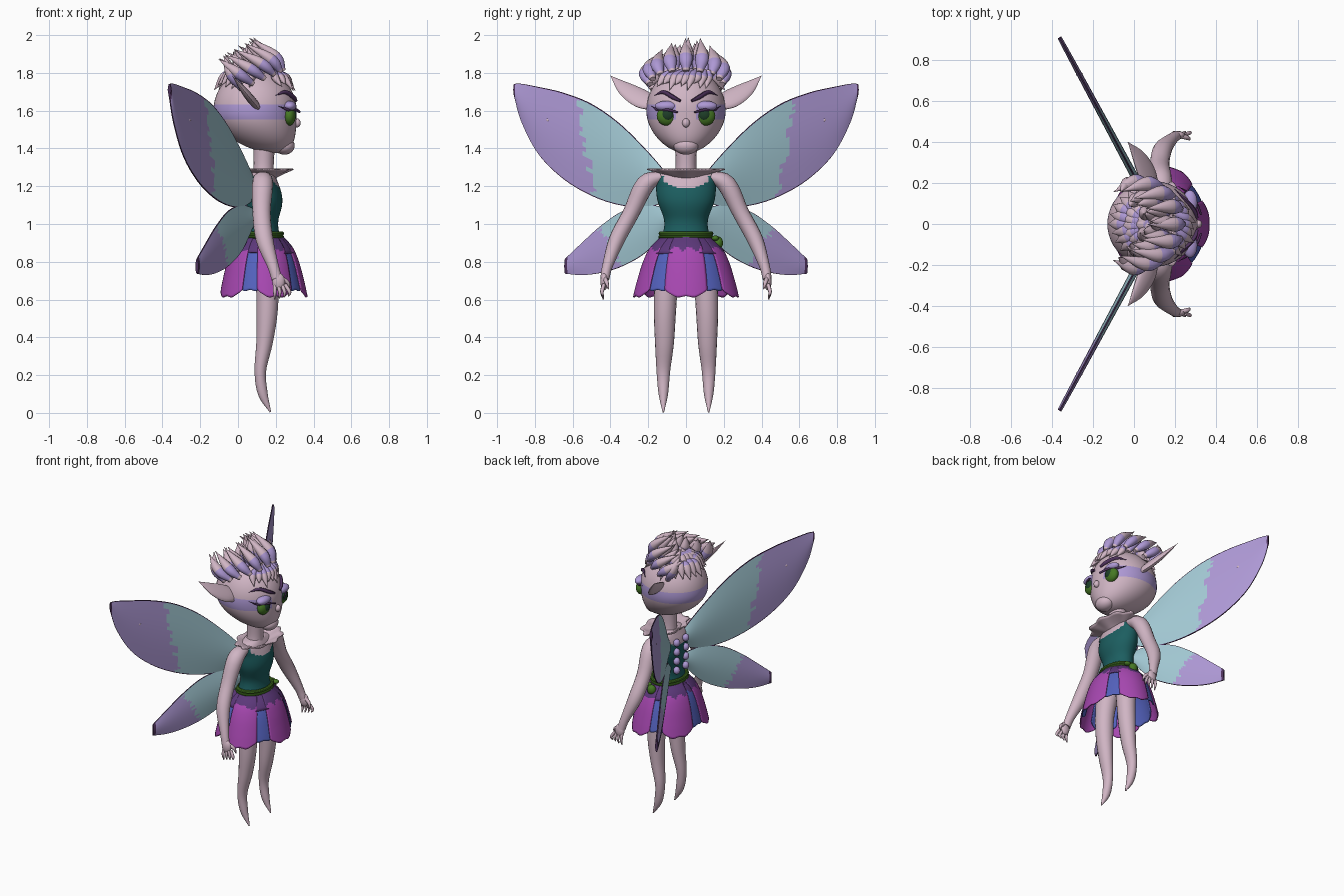
import bpy, bmesh, math, random
from math import sin, cos, pi, radians, sqrt
from mathutils import Vector as V

random.seed(4)
if "Cube" in bpy.data.objects:
    bpy.data.objects.remove(bpy.data.objects["Cube"])

# Palette
def material(name, r, g, b):
    lin = [((c / 255 + .055) / 1.055) ** 2.4 for c in (r, g, b)] + [1]
    m = bpy.data.materials.new(name)
    m.use_nodes = True
    m.diffuse_color = lin
    m.node_tree.nodes["Principled BSDF"].inputs["Base Color"].default_value = lin
    return m

skin = material("pale pink skin", 208, 181, 196)
lavender = material("lavender", 173, 152, 212)
wing_blue = material("pale wing blue", 162, 200, 211)
plum = material("dark plum", 78, 50, 92)
magenta = material("magenta petal", 168, 72, 178)
blue = material("blue petal", 84, 98, 190)
teal = material("deep teal", 28, 94, 96)
green = material("leaf green", 70, 120, 36)
dark_green = material("dark green", 30, 62, 40)
purple = material("skirt purple", 92, 56, 122)

# Helpers
def finish(name, bm, mats, rule=None, angle=50):
    bmesh.ops.recalc_face_normals(bm, faces=bm.faces)
    if rule:
        for f in bm.faces:
            f.material_index = rule(f.calc_center_median())
    me = bpy.data.meshes.new(name)
    bm.to_mesh(me)
    bm.free()
    ob = bpy.data.objects.new(name, me)
    bpy.context.collection.objects.link(ob)
    for m in mats:
        me.materials.append(m)
    bpy.ops.object.select_all(action='DESELECT')
    ob.select_set(True)
    bpy.context.view_layer.objects.active = ob
    bpy.ops.object.shade_smooth_by_angle(angle=radians(angle))
    return ob

def spline(keys, t):
    """Smooth value along a list of equal-length tuples, t in 0..1."""
    k = [V(p) for p in keys]
    s = t * (len(k) - 1)
    i = min(int(s), len(k) - 2)
    f = s - i
    b, c = k[i], k[i + 1]
    m0 = (c - k[i - 1]) / 2 if i else c - b
    m1 = (k[i + 2] - b) / 2 if i + 2 < len(k) else c - b
    return (b * (2*f**3 - 3*f*f + 1) + m0 * (f**3 - 2*f*f + f)
            + c * (3*f*f - 2*f**3) + m1 * (f**3 - f*f))

def tube(bm, pts, radii, n=12, steps=14, band=None):
    """Loft ellipses (across, deep) along a path; band(t) gives the material index."""
    chord = (V(pts[-1]) - V(pts[0])).normalized()
    ref = V((0, 1, 0)) if abs(chord.y) < .9 else V((0, 0, 1))
    rings = []
    for j in range(steps + 1):
        t = j / steps
        p = spline(pts, t)
        d = (spline(pts, min(1, t + .02)) - spline(pts, max(0, t - .02))).normalized()
        u = (ref - d * ref.dot(d)).normalized()
        w = d.cross(u)
        a, b = spline(radii, t)
        a, b = max(a, .0012), max(b, .0012)
        rings.append([bm.verts.new(p + u * a * cos(2*pi*i/n) + w * b * sin(2*pi*i/n))
                      for i in range(n)])
    for j in range(steps):
        for i in range(n):
            k = (i + 1) % n
            f = bm.faces.new((rings[j][i], rings[j][k], rings[j+1][k], rings[j+1][i]))
            f.material_index = band((j + .5) / steps) if band else 0
    bm.faces.new(rings[0])
    bm.faces.new(rings[-1])

def tube_part(name, pts, radii, mat, n=16, steps=20):
    bm = bmesh.new()
    tube(bm, pts, radii, n, steps)
    return finish(name, bm, [mat])

def ball(name, c, r, mat, n=24):
    bm = bmesh.new()
    bmesh.ops.create_uvsphere(bm, u_segments=n, v_segments=n * 2 // 3, radius=1)
    for v in bm.verts:
        v.co = V([a + b * q for a, b, q in zip(c, r, v.co)])
    return finish(name, bm, [mat])

# Head: an egg that leans forward and narrows to the chin, with an eye band
def head_shape(q):
    t = max(0, -q.z)
    return V((.09 + .22 * q.x + .10 * t * t, .21 * q.y * (1 - .14 * t * t), 1.6 + .225 * q.z))

def face_x(y, z):
    qz = (z - 1.6) / .225
    return .09 + .22 * sqrt(max(0, 1 - (y / .21) ** 2 - qz * qz)) + .1 * max(0, -qz) ** 2

bm = bmesh.new()
bmesh.ops.create_uvsphere(bm, u_segments=48, v_segments=44, radius=1)
for v in bm.verts:
    v.co = head_shape(v.co.copy())
finish("head", bm, [skin, lavender],
       lambda c: int(1.545 < c.z < 1.635 and (abs(c.y) > .05 or c.x < 0)))
ball("muzzle", (.245, 0, 1.415), (.055, .066, .048), skin)
ball("nose", (.312, 0, 1.535), (.02, .02, .024), skin)
tube_part("neck", [(.135, 0, 1.2), (.135, 0, 1.3), (.14, 0, 1.43)],
          [(.075, .06), (.055, .054), (.06, .056)], skin)

for s, side in ((1, "left"), (-1, "right")):
    # Face details
    ex = face_x(.1, 1.57)
    ball(side + "_eye", (ex - .012, s * .1, 1.572), (.034, .055, .052), green)
    ball(side + "_pupil", (ex + .006, s * .097, 1.578), (.021, .033, .034), dark_green)
    ball(side + "_eyelid", (ex - .01, s * .103, 1.624), (.036, .062, .028), lavender)
    tube_part(side + "_lashes",
              [(face_x(y, z) + .022, s * y, z) for y, z in ((.045, 1.592), (.1, 1.605), (.15, 1.605), (.185, 1.625))],
              [(.004, .006), (.006, .008), (.006, .008), (0, 0)], plum, 8)
    tube_part(side + "_eyebrow",
              [(face_x(y, z) + .006, s * y, z) for y, z in ((.03, 1.652), (.07, 1.672), (.12, 1.698), (.17, 1.68))],
              [(.006, .008), (.011, .013), (.009, .011), (0, 0)], plum, 8)
    # Pointed ear
    tube_part(side + "_ear",
              [(.09, s * .17, 1.635), (.065, s * .24, 1.665), (.025, s * .32, 1.715), (-.03, s * .4, 1.785)],
              [(.045, .02), (.06, .022), (.045, .016), (0, 0)], skin)
    # Arm, palm and fingers
    tube_part(side + "_arm",
              [(.13, s * .13, 1.25), (.13, s * .215, 1.21), (.125, s * .29, 1.06), (.14, s * .365, .92),
               (.185, s * .415, .78), (.205, s * .43, .71)],
              [(.03, .045), (.05, .055), (.044, .048), (.042, .046), (.028, .03), (.024, .028)], skin)
    ball(side + "_palm", (.215, s * .433, .695), (.034, .02, .046), skin, 16)
    bm = bmesh.new()
    for i in range(4):
        x = .195 + .018 * i
        tube(bm, [(x, s * .435, .68), (x + .008 * i, s * .445, .64), (x + .006 * i, s * .437, .6 + .006 * i)],
             [(.01, .01), (.0095, .0095), (.003, .003)], 8, 8)
    tube(bm, [(.225, s * .43, .715), (.262, s * .42, .69), (.272, s * .41, .655)],
         [(.012, .012), (.011, .011), (.003, .003)], 8, 8)
    finish(side + "_fingers", bm, [skin])
    # Leg tapering to a pointed toe
    tube_part(side + "_leg",
              [(.14, s * .085, .86), (.155, s * .105, .68), (.153, s * .112, .52), (.14, s * .114, .37),
               (.118, s * .12, .22), (.132, s * .12, .1), (.172, s * .12, .004)],
              [(.08, .075), (.064, .062), (.058, .056), (.05, .044), (.036, .031), (.025, .026), (.004, .004)],
              skin, 18, 30)
    # Buds where the wings join the back
    for i in range(4):
        ball(f"{side}_back_bud_{i + 1}", (.037, s * .05, 1.02 + .065 * i), (.022, .024, .026), lavender, 12)

# Hair: tapered tufts, lavender near the root and pale at the tip
def tuft(bm, base, mid, tip, r):
    tube(bm, [base, mid, tip], [(r * .45, r * .4), (r, r * .85), (0, 0)], 10, 12,
         lambda t: int(.08 < t < .52))

bm = bmesh.new()
for row, count in ((1, 11), (.62, 9), (.25, 5)):
    for i in range(count):
        a = radians(-112 + 224 * i / (count - 1))
        k = sin(a) ** 2
        j = random.uniform(-.015, .015)
        base = V((.08 + .16 * row * cos(a), .19 * row * sin(a), 1.74 + .07 * cos(a) * row + .09 * (1 - row)))
        tip = V((.07 - .16 * k * row + j, .165 * row * sin(a) + j, 1.985 - .1 * k * row + j - .03 * (1 - row)))
        mid = base.lerp(tip, .45) + V((.035 * cos(a), .03 * sin(a), 0)) * row
        tuft(bm, base, mid, tip, .036)
finish("hair_crest", bm, [skin, lavender])

bm = bmesh.new()
for row in range(4):
    count = (13, 11, 9, 5)[row]
    for i in range(count):
        a = radians(98 + 164 * (i + .3 * (row % 2)) / (count - 1))
        el = radians(34 + 15 * row + random.uniform(-4, 4))
        def on_head(e, out):
            return V((.09 + .22 * out * cos(e) * cos(a), .21 * out * cos(e) * sin(a), 1.6 + .225 * out * sin(e)))
        tuft(bm, on_head(el + .62, 1.0), on_head(el + .3, 1.07), on_head(el - .08, 1.1), .034)
finish("back_hair", bm, [skin, lavender])

bm = bmesh.new()
for i in range(9):
    y = -.13 + .26 * i / 8
    z = 1.725 + .02 * sin(i * 2.3)
    tuft(bm, V((.19, y * .7 + .03, 1.815)), V((face_x(y * .85, 1.77) + .022, y * .9, 1.775)),
         V((face_x(y, z) + .022, y - .025, z)), .025)
finish("fringe", bm, [skin, lavender])

# Body with a scooped bodice
bm = bmesh.new()
tube(bm, [(.13, 0, .9), (.13, 0, .97), (.13, 0, 1.03), (.135, 0, 1.12), (.13, 0, 1.2), (.13, 0, 1.25), (.13, 0, 1.285)],
     [(.14, .105), (.118, .085), (.118, .085), (.15, .1), (.16, .088), (.165, .07), (.08, .055)], 40, 40)
finish("bodice", bm, [teal, skin],
       lambda c: int(c.z > 1.255 or (abs(c.y) < .12 and c.z > 1.185 + 3 * c.y ** 2)))

def loop(name, c, rx, ry, thick, mat):
    bpy.ops.mesh.primitive_torus_add(major_segments=40, minor_segments=10, major_radius=1, minor_radius=.1)
    ob = bpy.context.object
    ob.name = name
    for v in ob.data.vertices:
        a = math.atan2(v.co.y, v.co.x)
        q = (v.co.xy.length - 1) * thick / .1
        v.co = V((c[0] + (rx + q) * cos(a), c[1] + (ry + q) * sin(a), c[2] + v.co.z * thick / .1))
    ob.data.materials.append(mat)
    bpy.ops.object.shade_smooth_by_angle()

loop("vine_belt", (.13, 0, .95), .102, .133, .012, green)
loop("vine_belt_strand", (.13, 0, .932), .107, .138, .008, green)
ball("belt_pouch", (.15, .17, .9), (.03, .026, .034), green, 16)
ball("belt_leaf", (.185, .155, .925), (.025, .02, .014), green, 12)

# Open sheets: collar and petals, sharing one grid builder
def sheet(name, fn, nu, nv, mats, thick, rule=None):
    bm = bmesh.new()
    g = [[bm.verts.new(fn(i / nu, j / nv)) for i in range(nu + 1)] for j in range(nv + 1)]
    for j in range(nv):
        for i in range(nu):
            bm.faces.new((g[j][i], g[j][i+1], g[j+1][i+1], g[j+1][i]))
    bmesh.ops.remove_doubles(bm, verts=bm.verts, dist=1e-5)
    ob = finish(name, bm, mats, rule)
    mod = ob.modifiers.new("thickness", 'SOLIDIFY')
    mod.thickness = thick
    mod.offset = 0

def collar(u, v):
    a = 2 * pi * u
    k = 1 + .07 * v * cos(9 * a)
    return V((.135 + .03 * v + (.055 + .065 * v) * k * cos(a), (.07 + .125 * v) * k * sin(a),
              1.25 + .04 * v ** .8 - .012 * cos(a) * (1 - v)))
sheet("petal_collar", collar, 72, 6, [skin], .007)

skirt_keys = [(.125, .935), (.185, .875), (.222, .8), (.252, .7), (.272, .615)]
def petal(angle, half, scale, length):
    def fn(u, v):
        w = 2 * u - 1
        r, z = spline(skirt_keys, v * length * (1 - .13 * w ** 4 - .012 * cos(9 * w)))
        a = radians(angle + half * w * (1 - .1 * v))
        r *= scale * (1 + .03 * v * (1 - w * w))
        return V((.13 + .84 * r * cos(a), r * sin(a), z))
    return fn
for i in range(5):
    for nm, mat, off, half, sc, ln in (("magenta", magenta, 0, 28, 1, 1), ("blue", blue, 36, 27, .95, .9)):
        sheet(f"{nm}_petal_{i + 1}", petal(72 * i + off, half, sc, ln), 16, 24, [mat, purple], .007,
              lambda c: int(c.z > .868 + .012 * sin(c.y * 90)))
sheet("skirt_yoke", petal(0, 180, .98, .36), 60, 6, [purple], .006)

# Wings: thin lenses swept back, with a dark rim and tip and a ragged colour break
def wing_x(y):
    return .02 - .54 * (y - .2)

def wing(name, keys, s, edge, slant, zmid):
    bm = bmesh.new()
    nu, nv = 60, 30
    jag = [random.uniform(-.018, .018) for _ in range(nv)]
    grids = []
    for f in (1, -1):
        g = []
        for i in range(nu + 1):
            y, top, bot = spline(keys, i / nu)
            row = []
            for j in range(nv + 1):
                v = (1 - cos(pi * j / nv)) / 2
                h = f * (.003 + .017 * sin(pi * v) * (1 - .6 * i / nu))
                row.append(bm.verts.new((wing_x(y) + h * .88, s * (y + h * .475), bot + (top - bot) * v)))
            g.append(row)
        grids.append(g)
        for i in range(nu):
            for j in range(nv):
                fc = bm.faces.new((g[i][j], g[i+1][j], g[i+1][j+1], g[i][j+1]))
                c = fc.calc_center_median()
                outer = abs(c.y) > edge + slant * (c.z - zmid) + jag[j]
                rim = j < 2 or j > nv - 3 or i > nu - 3
                fc.material_index = 2 if rim else int(outer)
    a, b = grids
    border = [(i, 0) for i in range(nu)] + [(nu, j) for j in range(nv)] \
        + [(i, nv) for i in range(nu, 0, -1)] + [(0, j) for j in range(nv, 0, -1)]
    for (i, j), (k, l) in zip(border, border[1:] + border[:1]):
        bm.faces.new((a[i][j], a[k][l], b[k][l], b[i][j])).material_index = 2
    finish(name, bm, [wing_blue, lavender, plum])

upper = [(.08, 1.24, 1.13), (.2, 1.38, 1.09), (.35, 1.53, 1.1), (.5, 1.635, 1.15), (.65, 1.695, 1.24),
         (.78, 1.725, 1.37), (.87, 1.742, 1.54), (.91, 1.742, 1.68)]
lower = [(.08, 1.08, 1.0), (.2, 1.1, .86), (.33, 1.07, .78), (.45, .99, .742), (.55, .9, .73), (.64, .815, .737)]
for s, side in ((1, "left"), (-1, "right")):
    wing(side + "_upper_wing", upper, s, .53, .15, 1.4)
    wing(side + "_lower_wing", lower, s, .4, .6, .88)
    for i, (y, z, r) in enumerate(((.73, 1.55, .013), (.8, 1.615, .008))):
        ball(f"{side}_wing_speck_{i + 1}", (wing_x(y), s * y, z), (r * 1.3, r, r), skin, 9)
